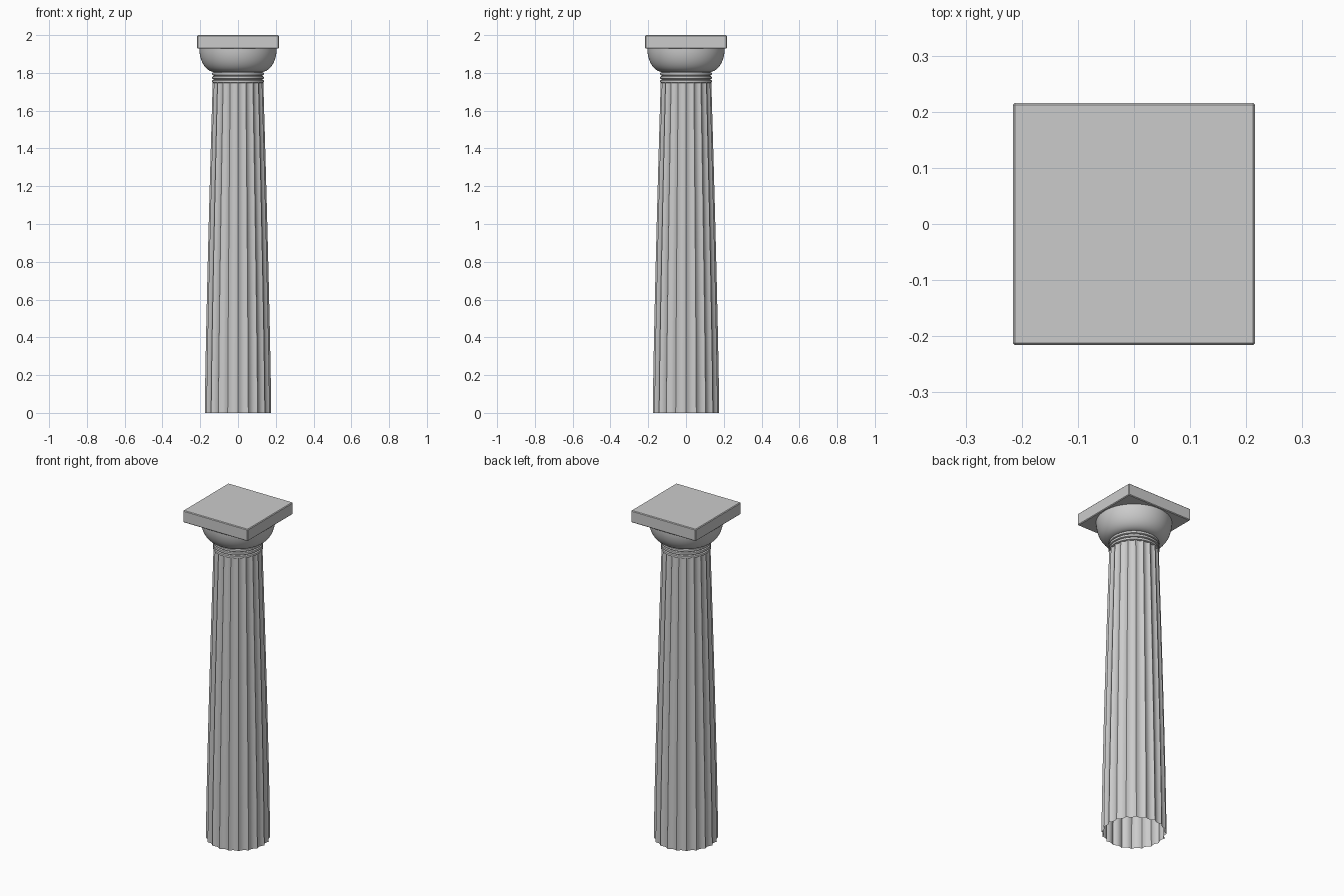
import bpy, bmesh
from math import sin, cos, pi, radians

cube = bpy.data.objects.get("Cube")
if cube:
    bpy.data.objects.remove(cube, do_unlink=True)

stone = bpy.data.materials.new("grey_stone")
stone.use_nodes = True
colour = (0.6, 0.6, 0.6, 1)
stone.diffuse_color = colour
stone.node_tree.nodes["Principled BSDF"].inputs["Base Color"].default_value = colour


def finish(name, bm, angle=None):
    """Turn a bmesh into a named stone object."""
    mesh = bpy.data.meshes.new(name)
    bm.to_mesh(mesh)
    bm.free()
    mesh.materials.append(stone)
    obj = bpy.data.objects.new(name, mesh)
    bpy.context.collection.objects.link(obj)
    if angle:
        bpy.ops.object.select_all(action='DESELECT')
        obj.select_set(True)
        bpy.context.view_layer.objects.active = obj
        bpy.ops.object.shade_smooth_by_angle(angle=radians(angle))
    return obj


def loft(name, rings, angle):
    """Skin a stack of closed rings of points, ordered bottom to top."""
    bm = bmesh.new()
    loops = [[bm.verts.new(p) for p in ring] for ring in rings]
    for low, high in zip(loops, loops[1:]):
        n = len(low)
        for i in range(n):
            j = (i + 1) % n
            bm.faces.new((low[i], low[j], high[j], high[i]))
    return finish(name, bm, angle)


def lathe(name, profile, angle=35, sides=64):
    turns = [2 * pi * i / sides for i in range(sides)]
    return loft(name, [[(r * cos(a), r * sin(a), z) for a in turns]
                       for r, z in profile], angle)


# Fluted shaft: tapered with a slight swelling, open at the bottom
FLUTES, STEPS, HEIGHT, LEVELS = 20, 6, 1.75, 8


def shaft_ring(t):
    radius = 0.176 - 0.042 * t ** 1.25
    ring = []
    for i in range(FLUTES * STEPS):
        u = (i % STEPS) / STEPS
        r = radius * (1 - 0.065 * 4 * u * (1 - u))
        a = 2 * pi * i / (FLUTES * STEPS)
        ring.append((r * cos(a), r * sin(a), HEIGHT * t))
    return ring


loft("fluted_shaft", [shaft_ring(k / LEVELS) for k in range(LEVELS + 1)], 30)

# Neck: three stacked rounded rings
neck = [(0.11, 1.746)]
for k in range(3):
    z = 1.746 + 0.02 * k
    neck += [(0.128, z), (0.136, z + 0.003), (0.137, z + 0.009),
             (0.136, z + 0.015), (0.128, z + 0.018)]
neck.append((0.125, 1.81))
lathe("neck_rings", neck)

# Rounded cushion under the slab
BOWL = 12
bowl = [(0.125 + 0.08 * sin(pi / 2 * k / BOWL),
         1.93 - 0.125 * cos(pi / 2 * k / BOWL)) for k in range(BOWL + 1)]
lathe("capital_cushion", bowl)

# Square slab with a fine bevel
bm = bmesh.new()
bmesh.ops.create_cube(bm, size=1)
for v in bm.verts:
    v.co = (v.co.x * 0.432, v.co.y * 0.432, 1.964 + v.co.z * 0.072)
bmesh.ops.bevel(bm, geom=bm.edges[:], offset=0.004, segments=1, affect='EDGES')
finish("capital_slab", bm)
